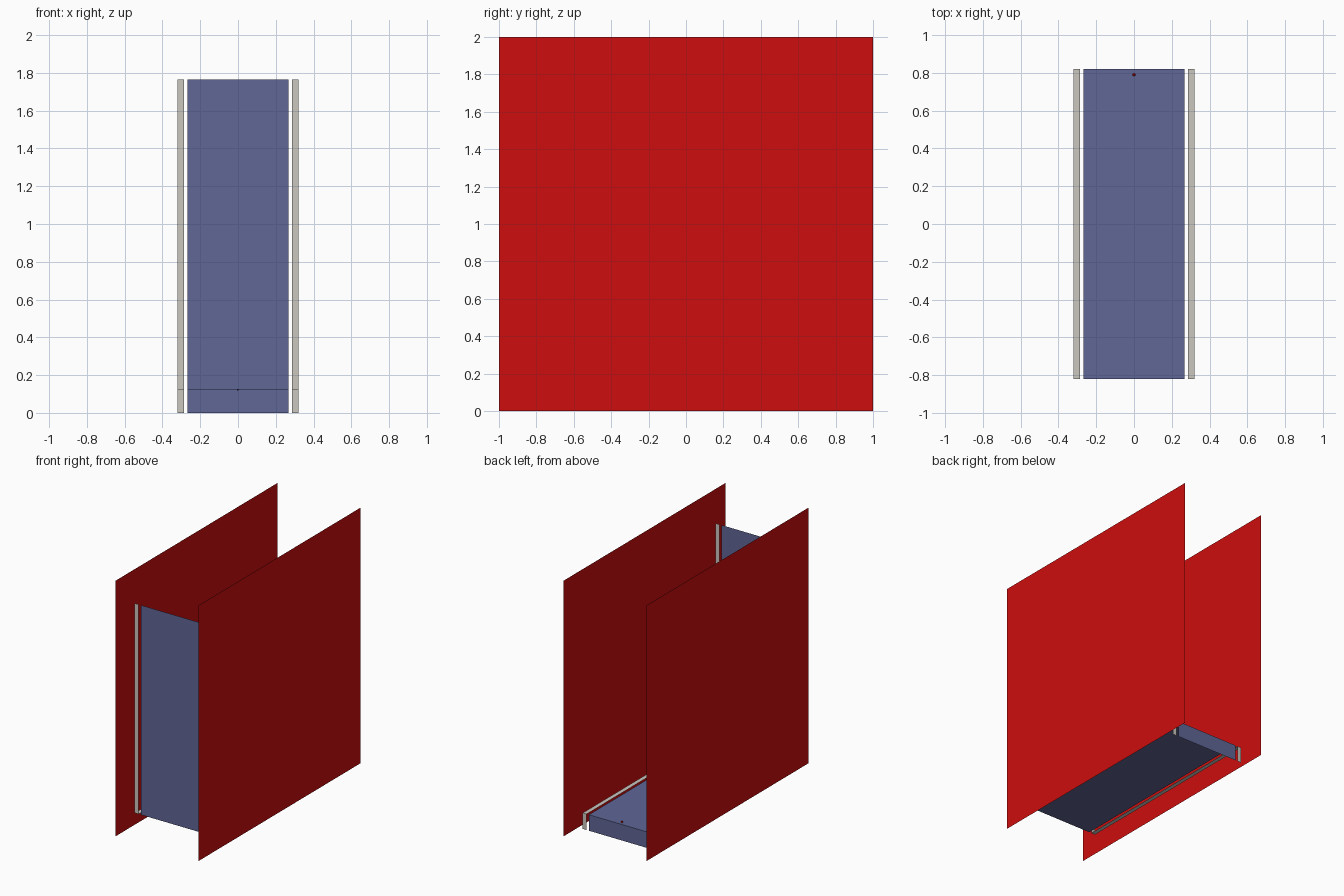
import bpy, bmesh

if "Cube" in bpy.data.objects:
    bpy.data.objects.remove(bpy.data.objects["Cube"])


def material(name, rgb):
    m = bpy.data.materials.new(name)
    m.diffuse_color = (*rgb, 1.0)
    m.use_nodes = True
    m.node_tree.nodes["Principled BSDF"].inputs["Base Color"].default_value = m.diffuse_color
    return m


RED = material("red", (0.62, 0.004, 0.004))
BLUE = material("slate blue", (0.115, 0.135, 0.305))
GREY = material("warm grey", (0.60, 0.57, 0.53))


def finish(name, bm, mat):
    me = bpy.data.meshes.new(name)
    bm.to_mesh(me)
    bm.free()
    me.materials.append(mat)
    ob = bpy.data.objects.new(name, me)
    bpy.context.collection.objects.link(ob)
    return ob


def sheet(name, path, x0, x1, mat):
    """Sweep a (y, z) path between two x positions as a thin sheet."""
    bm = bmesh.new()
    rows = [[bm.verts.new((x, y, z)) for x in (x0, x1)] for y, z in path]
    for a, b in zip(rows, rows[1:]):
        bm.faces.new((a[0], b[0], b[1], a[1]))
    bmesh.ops.recalc_face_normals(bm, faces=bm.faces)
    # face the flat tread upwards
    tread = [f for f in bm.faces if abs(f.normal.z) > 0.9]
    if tread and tread[0].normal.z < 0:
        bmesh.ops.reverse_faces(bm, faces=bm.faces)
    return finish(name, bm, mat)


# Stepped profile: low rear riser, flat tread, tall front panel
STEP = [(0.82, 0.0), (0.82, 0.125), (-0.82, 0.125), (-0.82, 1.765)]
sheet("step_panel", STEP, -0.267, 0.267, BLUE)

for side, s in (("left", -1), ("right", 1)):
    # Narrow trim strips following the same step
    xs = sorted((s * 0.286, s * 0.32))
    sheet(side + "_trim_strip", STEP, xs[0], xs[1], GREY)

    # Large square side walls
    bm = bmesh.new()
    x = s * 0.36
    corners = [(-1, 0), (1, 0), (1, 2), (-1, 2)][::s]
    bm.faces.new([bm.verts.new((x, y, z)) for y, z in corners])
    finish(side + "_wall", bm, RED)

# Small red marker near the edge of the tread
bm = bmesh.new()
bmesh.ops.create_icosphere(bm, subdivisions=1, radius=0.009)
bmesh.ops.translate(bm, verts=bm.verts, vec=(0, 0.79, 0.128))
finish("marker_dot", bm, RED)
